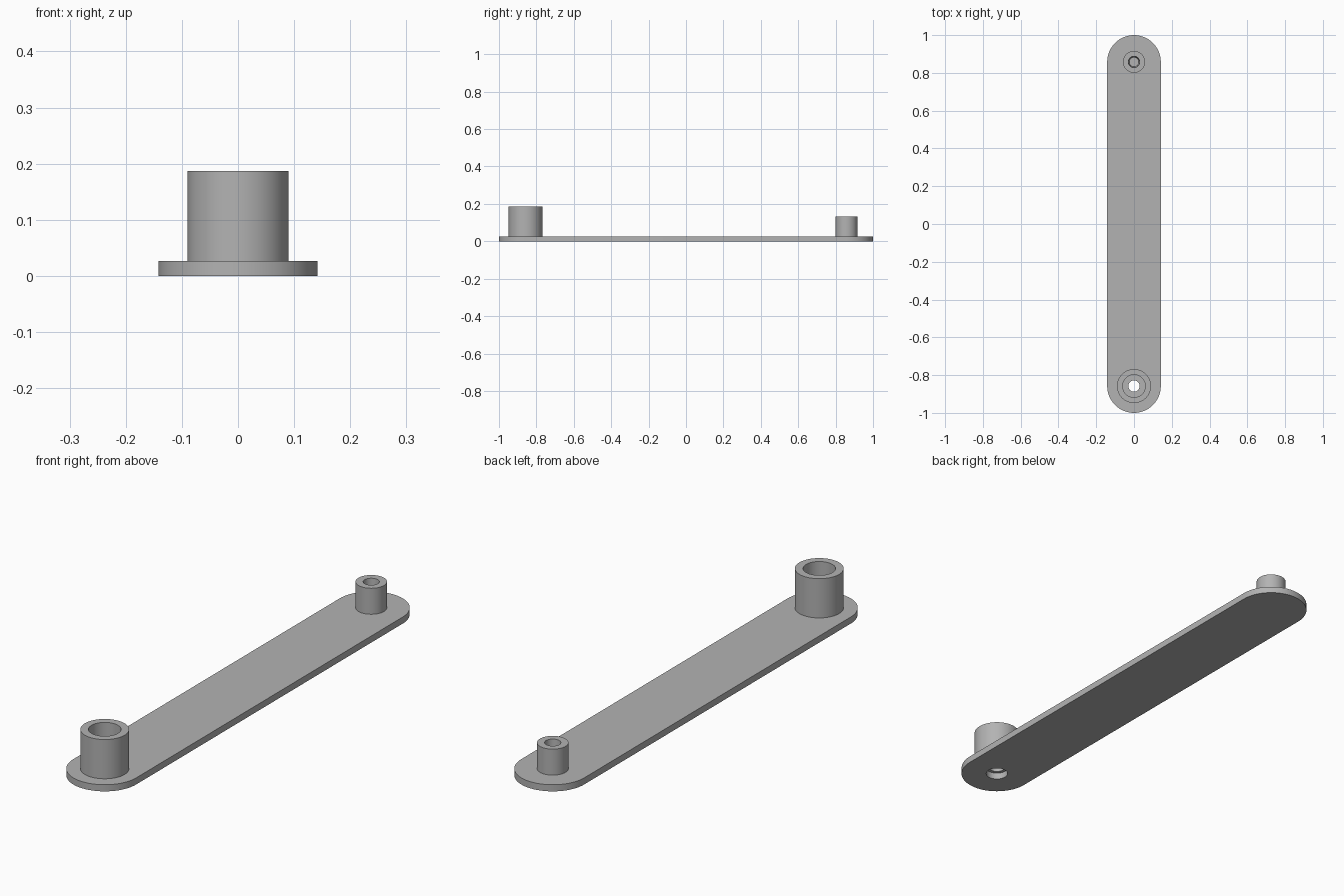
import bpy
import bmesh
from math import cos, sin, pi, radians

cube = bpy.data.objects.get("Cube")
if cube:
    bpy.data.objects.remove(cube, do_unlink=True)

HALF_WIDTH = 0.142
THICK = 0.027
END_Y = 1 - HALF_WIDTH
SIDES = 64

gray = bpy.data.materials.new("plain gray")
gray.use_nodes = True
color = (0.45, 0.45, 0.45, 1)
gray.diffuse_color = color
gray.node_tree.nodes["Principled BSDF"].inputs["Base Color"].default_value = color


def add_object(name, bm, y=0):
    bmesh.ops.recalc_face_normals(bm, faces=bm.faces)
    mesh = bpy.data.meshes.new(name)
    bm.to_mesh(mesh)
    bm.free()
    mesh.materials.append(gray)
    obj = bpy.data.objects.new(name, mesh)
    obj.location.y = y
    bpy.context.collection.objects.link(obj)
    return obj


def smooth(obj):
    bpy.ops.object.select_all(action="DESELECT")
    obj.select_set(True)
    bpy.context.view_layer.objects.active = obj
    bpy.ops.object.shade_smooth_by_angle(angle=radians(30))


def lathe(name, profile, y):
    """Turn a (radius, height) profile around a vertical axis."""
    bm = bmesh.new()
    verts = [bm.verts.new((r, 0, z)) for r, z in profile]
    edges = [bm.edges.new(pair) for pair in zip(verts, verts[1:])]
    bmesh.ops.spin(bm, geom=verts + edges, cent=(0, 0, 0), axis=(0, 0, 1),
                   angle=2 * pi, steps=SIDES)
    bmesh.ops.remove_doubles(bm, verts=bm.verts, dist=1e-5)
    return add_object(name, bm, y)


# Flat bar with rounded ends
bm = bmesh.new()
outline = []
for end, start in ((1, 0), (-1, pi)):
    for i in range(SIDES // 2 + 1):
        a = start + 2 * pi * i / SIDES
        outline.append(bm.verts.new((HALF_WIDTH * cos(a),
                                     end * END_Y + HALF_WIDTH * sin(a), 0)))
base = bm.faces.new(outline)
top = bmesh.ops.extrude_face_region(bm, geom=[base], use_keep_orig=True)
bmesh.ops.translate(bm, vec=(0, 0, THICK),
                    verts=[v for v in top["geom"] if isinstance(v, bmesh.types.BMVert)])
bar = add_object("bar", bm)

# Recess under the large post
hole_r = 0.043
cutter = lathe("recess_cutter",
               [(0, -0.1), (hole_r, -0.1), (hole_r, 0.1), (0, 0.1)], -END_Y)
cutter.hide_render = True
cut = bar.modifiers.new("recess", "BOOLEAN")
cut.operation = "DIFFERENCE"
cut.solver = "EXACT"
cut.object = cutter
bpy.context.view_layer.objects.active = bar
bpy.ops.object.modifier_apply(modifier=cut.name)
bpy.data.objects.remove(cutter, do_unlink=True)
smooth(bar)

# Large hollow post with a stepped through hole
floor = 0.04
smooth(lathe("large_post", [(0.03, THICK), (0.09, THICK), (0.09, 0.187), (0.06, 0.187),
                            (0.06, floor), (0.03, floor), (0.03, THICK)], -END_Y))

# Small post with a blind, slightly tapered hole
smooth(lathe("small_post", [(0, THICK), (0.058, THICK), (0.058, 0.133), (0.03, 0.133),
                            (0.025, floor), (0, floor)], END_Y))
